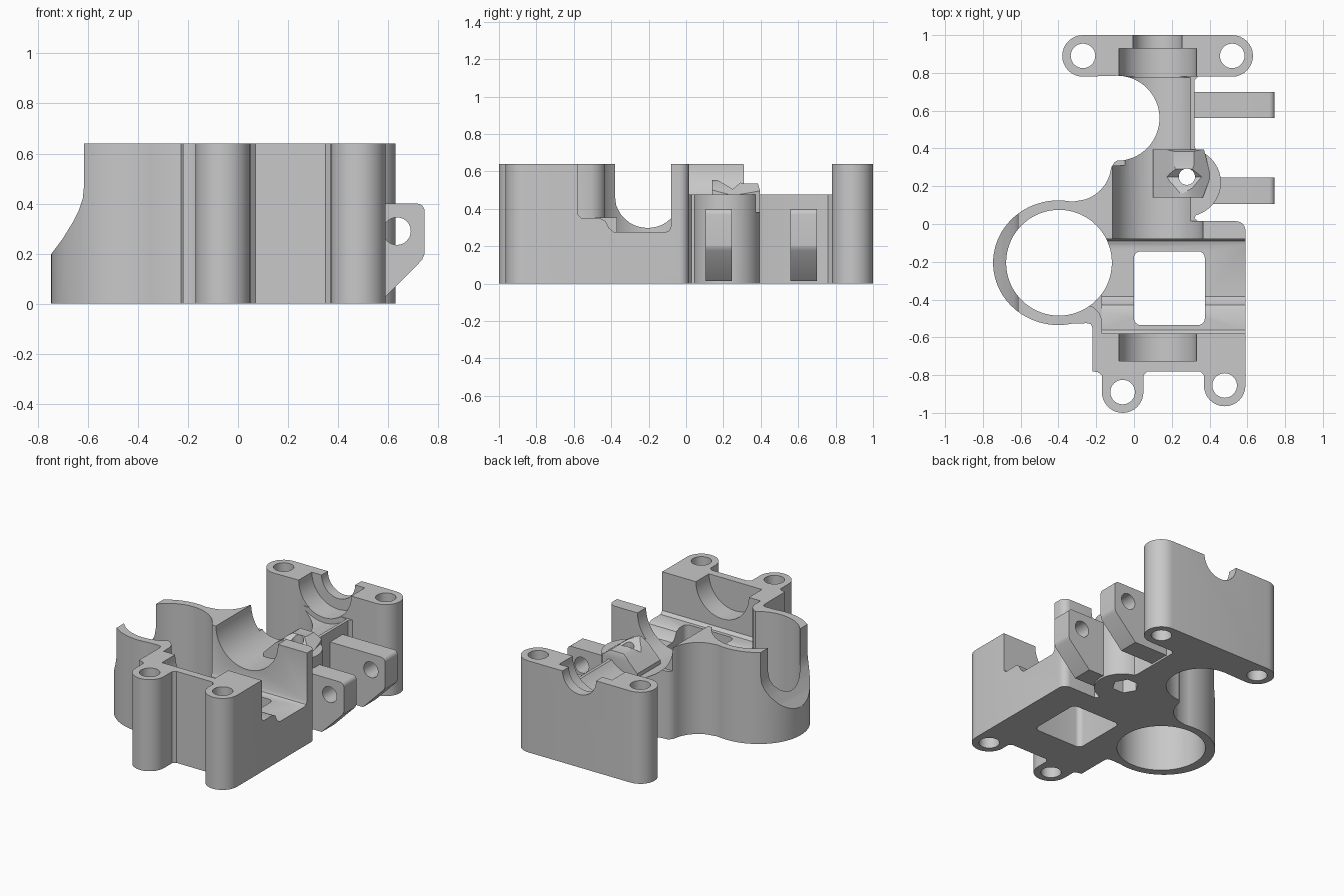
import bpy, bmesh
from math import cos, sin, radians
from mathutils import Vector

if "Cube" in bpy.data.objects:
    bpy.data.objects.remove(bpy.data.objects["Cube"])

GREY = (0.58, 0.58, 0.58, 1)
grey = bpy.data.materials.new("plain grey")
grey.use_nodes = True
grey.diffuse_color = GREY
grey.node_tree.nodes["Principled BSDF"].inputs["Base Color"].default_value = GREY

HEIGHT = 0.64
AXIS_X = 0.125   # centre line of the motor cradle


def arc(cx, cy, r, a, b, n=16, rx=None):
    """Points on an arc from angle a to angle b in degrees."""
    steps = [radians(a + (b - a) * i / n) for i in range(n + 1)]
    return [(cx + (rx or r) * cos(t), cy + r * sin(t)) for t in steps]


def circle(cx, cy, r, n=48):
    return arc(cx, cy, r, 0, 360, n)[:-1]


def rect(x0, y0, x1, y1, r=0.0):
    if not r:
        return [(x0, y0), (x1, y0), (x1, y1), (x0, y1)]
    corners = [(x1 - r, y1 - r), (x0 + r, y1 - r), (x0 + r, y0 + r), (x1 - r, y0 + r)]
    return [p for i, c in enumerate(corners) for p in arc(*c, r, 90 * i, 90 * i + 90, 6)]


def prism(name, points, lo, hi, axis="Z"):
    """Extrude a 2D profile along an axis; the profile is (y,z), (x,z) or (x,y)."""
    place = {"X": lambda a, b, c: (c, a, b), "Y": lambda a, b, c: (a, c, b),
             "Z": lambda a, b, c: (a, b, c)}[axis]
    bm = bmesh.new()
    low = [bm.verts.new(place(a, b, lo)) for a, b in points]
    high = [bm.verts.new(place(a, b, hi)) for a, b in points]
    bm.faces.new(low[::-1])
    bm.faces.new(high)
    for i in range(len(points)):
        bm.faces.new((low[i - 1], low[i], high[i], high[i - 1]))
    bm.normal_update()
    if bm.calc_volume(signed=True) < 0:
        bmesh.ops.reverse_faces(bm, faces=bm.faces)
    mesh = bpy.data.meshes.new(name)
    bm.to_mesh(mesh)
    bm.free()
    mesh.materials.append(grey)
    ob = bpy.data.objects.new(name, mesh)
    bpy.context.collection.objects.link(ob)
    return ob


def cut(target, points, lo, hi, axis="Z"):
    """Subtract an extruded profile from the target."""
    cutter = prism("cutter", points, lo, hi, axis)
    mod = target.modifiers.new("cut", "BOOLEAN")
    mod.operation, mod.solver, mod.object = "DIFFERENCE", "EXACT", cutter
    bpy.context.view_layer.objects.active = target
    bpy.ops.object.modifier_apply(modifier=mod.name)
    bpy.data.objects.remove(cutter)


# Outline of the whole casting, counter-clockwise from the front left lug
outline = (
    arc(-0.06, -0.89, 0.11, 180, 360) + [(0.05, -0.80), (0.07, -0.78), (0.35, -0.78), (0.37, -0.80)]
    + arc(0.48, -0.855, 0.11, 180, 360) + arc(0.54, -0.035, 0.05, 0, 90, 6)
    + [(0.34, 0.015), (0.32, 0.03)] + arc(0.28, 0.22, 0.18, -75, 75, 24)
    + [(0.32, 0.42), (0.32, 0.76), (0.34, 0.78)]
    + arc(0.52, 0.89, 0.11, -90, 90) + arc(-0.27, 0.89, 0.11, 90, 270)
    + arc(-0.09, 0.56, 0.225, 90, -90, 32)
    + [(-0.105, 0.325), (-0.12, 0.30)] + arc(-0.32, 0.32, 0.20, -15, -72, 10)
    + arc(-0.40, -0.205, 0.33, 78, 282, 48, rx=0.346)
    + [(-0.25, -0.525), (-0.228, -0.53), (-0.22, -0.55), (-0.22, -0.78), (-0.19, -0.785), (-0.17, -0.80)]
)
body = prism("main_body", outline, 0, HEIGHT)

# Gear chamber with a stepped floor, open on one side and into the ring
chamber = [(-0.58, 0.37), (-0.56, 0.35), (-0.46, 0.35), (-0.43, 0.335), (-0.41, 0.295), (-0.385, 0.275),
           (-0.11, 0.275), (-0.09, 0.283), (-0.08, 0.305), (-0.08, 1), (-0.58, 1)]
cut(body, chamber, -0.17, 1, "X")
cut(body, [(-0.26, -0.425), (-0.215, -0.44), (-0.185, -0.47), (-0.16, -0.53), (-0.1, -0.3), (-0.2, -0.3)], 0.352, 1)
cut(body, rect(0, -0.535, 0.375, -0.145, 0.035), -1, 1)

# Round ring bore and the swept notch in its outer wall
cut(body, circle(-0.397, -0.205, 0.28, 72), -1, 1)
notch = [(-1, 0.18), (-0.757, 0.18), (-0.745, 0.20), (-0.70, 0.26), (-0.66, 0.325), (-0.635, 0.375),
         (-0.62, 0.42), (-0.615, 0.47), (-0.615, 1), (-1, 1)]
cut(body, notch, -1, 1, "Y")

# Lowered deck around the neck, then the cradle and the bearing seats
cut(body, rect(-0.2, 0.31, 1, 0.78), 0.475, 1)
cut(body, rect(AXIS_X, 0.015, 1, 0.32), 0.475, 1)
for radius, y0, y1 in [(0.24, -0.1, 0.775), (0.205, -0.725, -0.5), (0.205, 0.7, 0.93), (0.13, 0.9, 1.1)]:
    cut(body, circle(AXIS_X, HEIGHT, radius, 64), y0, y1, "Y")

# Ridge beside the feed hole, dipped in the middle
ridge_profile = [(0.14, 0.38), (0.14, 0.555), (0.165, 0.555), (0.20, 0.535), (0.25, 0.505), (0.29, 0.54),
                 (0.31, 0.535), (0.385, 0.535), (0.395, 0.50), (0.395, 0.38)]
ridge = prism("feed_ridge", ridge_profile, 0.1, 0.41, "X")
cut(ridge, [(0.05, 0.43), (0.10, 0.43), (0.19, 0.52), (0.25, 0.56), (0.31, 0.54), (0.42, 0.46),
            (0.5, 0.46), (0.5, 1), (0.05, 1)], 0, 1, "Y")
cut(ridge, [(0.35, 0.1), (0.5, 0.1), (0.5, 0.5), (0.34, 0.5), (0.38, 0.36), (0.405, 0.25)], 0, 1)

# Screw holes, feed hole and the hexagonal nut pocket underneath
for x, y in [(-0.27, 0.89), (0.52, 0.89), (-0.06, -0.89), (0.48, -0.855)]:
    cut(body, circle(x, y, 0.065, 32), -1, 1)
for part in (body, ridge):
    cut(part, circle(0.28, 0.25, 0.043, 24), -1, 1)
cut(body, circle(0.28, 0.25, 0.085, 6), -1, 0.12)

# Two hinge tabs with cross holes
tab_profile = ([(0.22, 0.013), (0.575, 0.013), (0.735, 0.175)] + arc(0.715, 0.205, 0.03, -20, 0, 3)
               + arc(0.715, 0.37, 0.03, 0, 90, 6) + [(0.22, 0.40)])
parts = [body, ridge]
for name, y in [("front_tab", 0.105), ("back_tab", 0.56)]:
    tab = prism(name, tab_profile, y, y + 0.14, "Y")
    cut(tab, circle(0.635, 0.29, 0.055, 32), -1, 1, "Y")
    cut(tab, circle(0.28, 0.25, 0.09, 24), -1, 1)
    parts.append(tab)

# Smooth curved walls, crisp corners
for ob in parts:
    bpy.ops.object.select_all(action="DESELECT")
    ob.select_set(True)
    bpy.context.view_layer.objects.active = ob
    bpy.ops.object.shade_smooth_by_angle(angle=radians(28))
